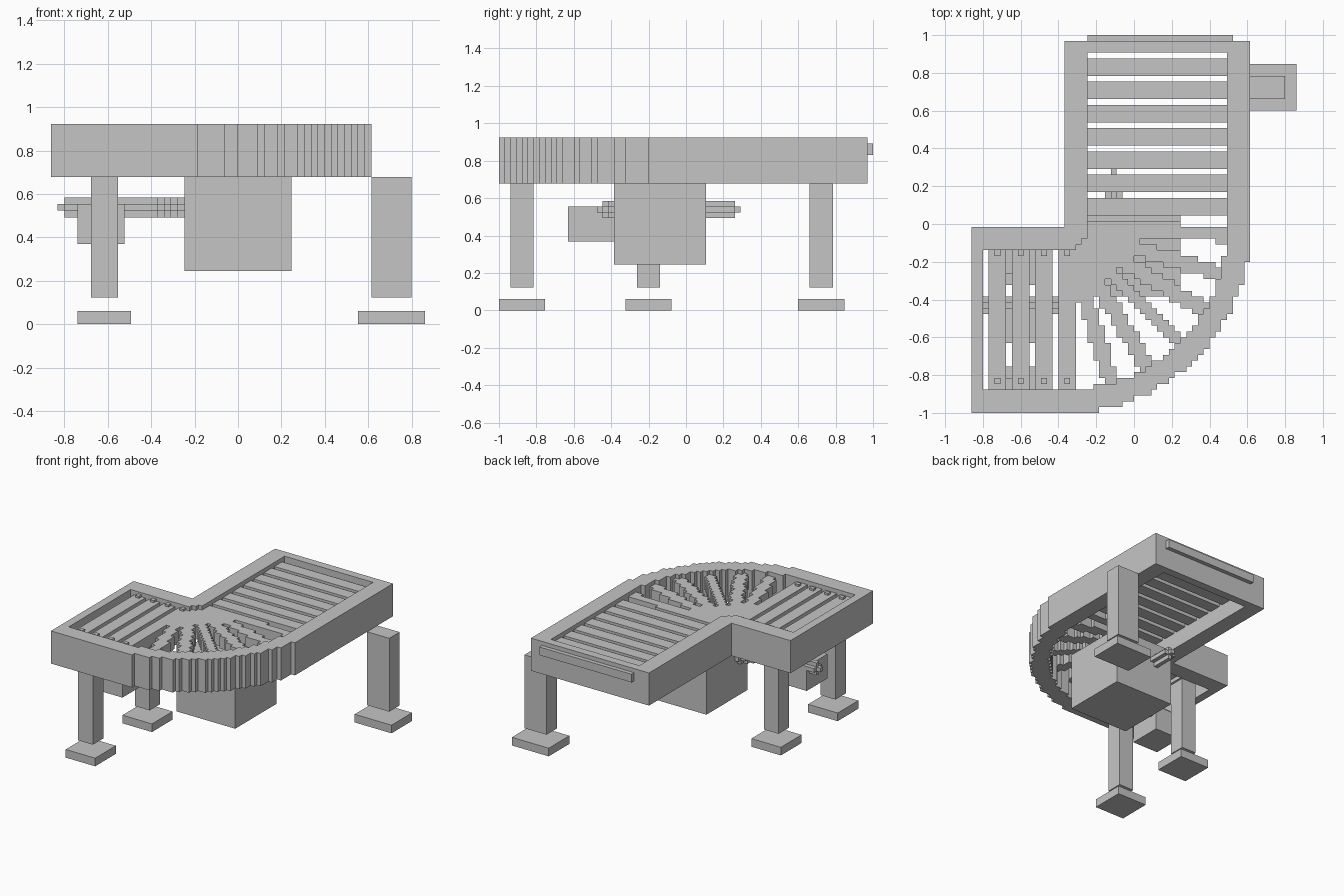
import bpy, bmesh, math

if "Cube" in bpy.data.objects:
    bpy.data.objects.remove(bpy.data.objects["Cube"])

# Everything sits on a fine square grid: x in cells from the centre, y and z in cells from the edge
V = 2 / 65

grey = bpy.data.materials.new("machine grey")
grey.diffuse_color = (0.56, 0.56, 0.56, 1)
grey.use_nodes = True
grey.node_tree.nodes["Principled BSDF"].inputs["Base Color"].default_value = grey.diffuse_color


def finish(bm, name):
    bmesh.ops.recalc_face_normals(bm, faces=bm.faces[:])
    me = bpy.data.meshes.new(name)
    bm.to_mesh(me)
    bm.free()
    me.materials.append(grey)
    ob = bpy.data.objects.new(name, me)
    bpy.context.collection.objects.link(ob)
    return ob


def box(name, x, y, z):
    """Box from (low, high) grid ranges."""
    bm = bmesh.new()
    bmesh.ops.create_cube(bm, size=1)
    for v in bm.verts:
        v.co = [(r[0] if c < 0 else r[1]) * V - o
                for c, r, o in zip(v.co, (x, y, z), (0, 1, 0))]
    return finish(bm, name)


def slab(name, inside, z):
    """Stair-stepped slab: all grid cells whose centre passes the rule, extruded over z."""
    bm = bmesh.new()
    for i in range(-28, 28):
        for j in range(65):
            if inside(i + 0.5, j + 0.5):
                bm.faces.new([bm.verts.new((a * V, b * V - 1, z[0] * V))
                              for a, b in ((i, j), (i + 1, j), (i + 1, j + 1), (i, j + 1))])
    bmesh.ops.remove_doubles(bm, verts=bm.verts[:], dist=V / 10)
    up = bmesh.ops.extrude_face_region(bm, geom=bm.faces[:], use_keep_orig=True)["geom"]
    for v in up:
        if isinstance(v, bmesh.types.BMVert):
            v.co.z = z[1] * V
    bmesh.ops.recalc_face_normals(bm, faces=bm.faces[:])
    bmesh.ops.dissolve_limit(bm, angle_limit=0.01, verts=bm.verts[:], edges=bm.edges[:])
    return finish(bm, name)


# Bend centre in grid units, and height range of the rollers
CX, CY = -12, 32
ROLL_Z = (26, 29)


# Side frame: two straight rail pairs, joined by a quarter bend, with end walls
def frame_rule(x, y):
    if x > CX and y < CY:
        d = math.hypot(x - CX, y - CY)
        return d < 4 or 28 <= d < 32
    if y >= CY:
        return CX < x < 20 and y < 64 and (x < -8 or x > 16 or y > 62)
    return y > 28 or y < 4 or x < -26


slab("conveyor_frame", frame_rule, (22, 30))

# Straight rollers on both legs of the conveyor
for k in range(7):
    box(f"long_section_roller_{k + 1}", (-8, 16), (34 + 4 * k, 37 + 4 * k), ROLL_Z)
for k in range(4):
    x0 = -25 + 4 * k
    box(f"short_section_roller_{k + 1}", (x0, x0 + 3), (4, 28), ROLL_Z)
    for j in (5, 27):
        box(f"roller_stub_{k + 1}_{j}", (x0 + 1, x0 + 2), (j, j + 1), (29, 29.5))

# Radial rollers around the bend
for k in range(6):
    a = math.radians(2.5 + k * 85 / 6)
    ca, sa = math.cos(a), -math.sin(a)

    def roller_rule(x, y):
        dx, dy = x - CX, y - CY
        r = math.hypot(dx, dy)
        return 4 <= r < 28 and dx * ca + dy * sa > 0 and abs(dx * sa - dy * ca) < 1.36

    slab(f"bend_roller_{k + 1}", roller_rule, ROLL_Z)

# End stop bar
box("end_bar", (-8, 17), (64, 65), (27, 29))

# Drive housing and gearbox under the bed
box("drive_housing", (-8, 8), (20, 36), (8, 22))
box("gearbox", (-24, -17), (12, 20), (12, 18))


# Drive shaft with a cross-shaped section, running diagonally into the housing
def shaft_distance(x, y):
    if x < -13:
        return abs(y - 18.5)
    if y > 28:
        return abs(x + 3.5)
    return abs((x + 13) - (y - 18.5)) / 1.4


def shaft_rule(half):
    return lambda x, y: -26 < x and y < 41 and shaft_distance(x, y) < half


slab("drive_shaft_core", shaft_rule(1.5), (17, 18))
slab("drive_shaft_ridge", shaft_rule(0.72), (16, 19))
box("shaft_tip_left", (-27, -26), (18, 19), (17, 18))
box("shaft_tip_back", (-4, -3), (41, 42), (17, 18))

# Three legs with separate foot pads
for name, x, y in (("front_left", (-22, -18), (2, 6)),
                   ("middle_left", (-22, -18), (24, 28)),
                   ("back_right", (20, 26), (54, 58))):
    box(name + "_leg", x, y, (4, 22))
    fx = (x[0] - 2, x[1] + 2)
    box(name + "_foot", fx, (y[0] - 2, y[1] + 2), (0, 2))
